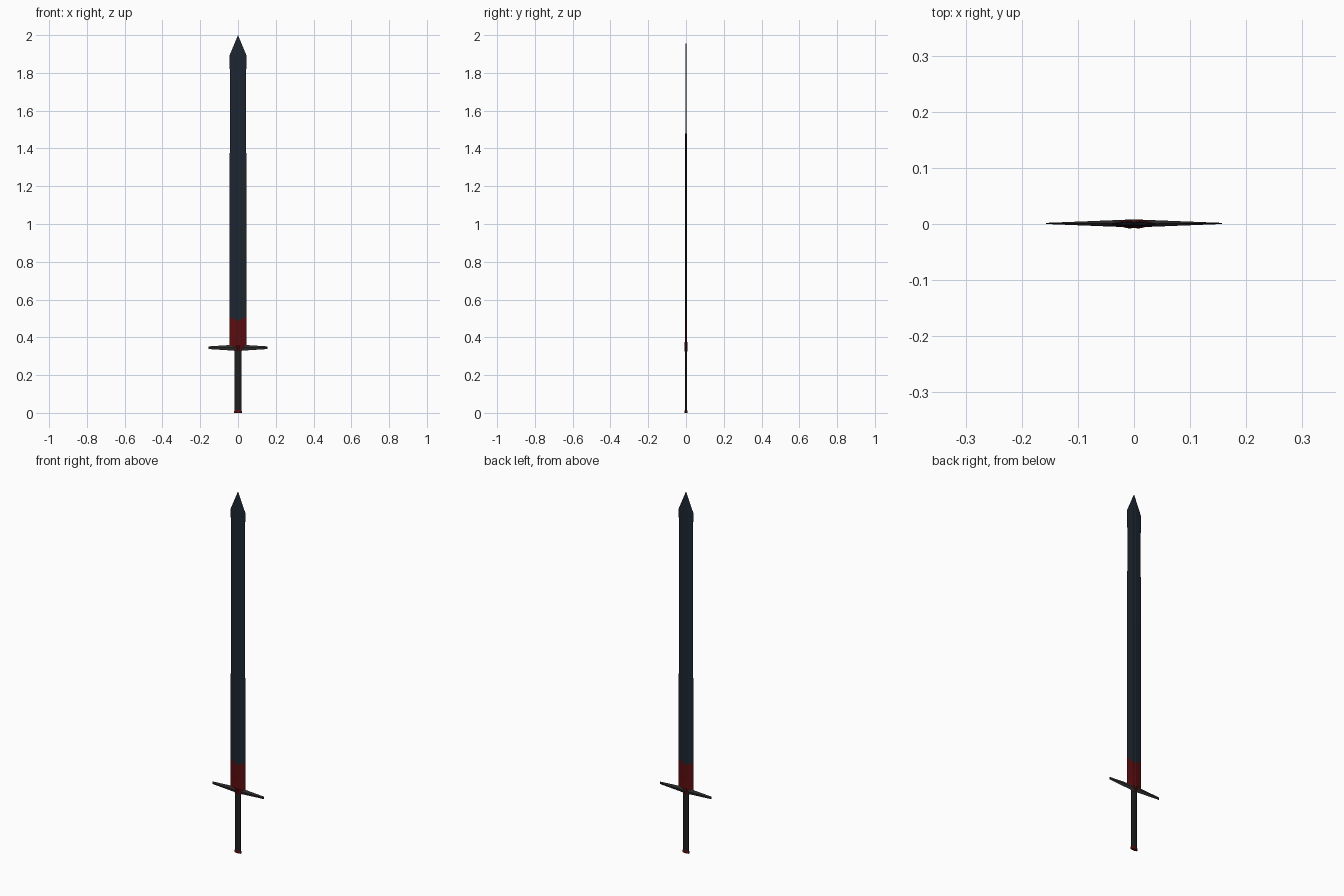
import bpy, bmesh
from math import cos, sin, pi

if "Cube" in bpy.data.objects:
    bpy.data.objects.remove(bpy.data.objects["Cube"])


def material(name, rgb):
    m = bpy.data.materials.new(name)
    m.diffuse_color = (*rgb, 1)
    m.use_nodes = True
    m.node_tree.nodes["Principled BSDF"].inputs["Base Color"].default_value = m.diffuse_color
    return m


steel = material("dark_steel", (0.012, 0.019, 0.030))
red = material("dark_red", (0.100, 0.004, 0.005))
iron = material("iron", (0.030, 0.030, 0.030))
wrap = material("grip_wrap", (0.014, 0.014, 0.014))


def loft(name, rings, mat):
    """Skin a stack of equal-length rings, cap both ends, weld collapsed points."""
    bm = bmesh.new()
    loops = [[bm.verts.new(p) for p in ring] for ring in rings]
    n = len(loops[0])
    for a, b in zip(loops, loops[1:]):
        for i in range(n):
            j = (i + 1) % n
            bm.faces.new((a[i], a[j], b[j], b[i]))
    bm.faces.new(loops[0][::-1])
    bm.faces.new(loops[-1])
    bmesh.ops.remove_doubles(bm, verts=bm.verts, dist=1e-5)
    bmesh.ops.recalc_face_normals(bm, faces=bm.faces)
    me = bpy.data.meshes.new(name)
    bm.to_mesh(me)
    bm.free()
    me.materials.append(mat)
    ob = bpy.data.objects.new(name, me)
    bpy.context.collection.objects.link(ob)
    return ob


def blade_ring(z, w, t, dip=0.0):
    """Flattened diamond with a shallow central groove; dip lowers the middle."""
    r = w * 0.2
    pts = [(w, 0, 0), (r, t, dip), (0, t * 0.6, dip), (-r, t, dip),
           (-w, 0, 0), (-r, -t, dip), (0, -t * 0.6, dip), (r, -t, dip)]
    return [(x, y, z - d) for x, y, d in pts]


def oval_ring(z, rx, ry, sides=8):
    return [(rx * cos(2 * pi * (i + .5) / sides), ry * sin(2 * pi * (i + .5) / sides), z)
            for i in range(sides)]


# Blade with a slightly flared spear point
loft("blade", [blade_ring(0.51, 0.045, 0.0046, 0.02),
               blade_ring(1.30, 0.044, 0.0042),
               blade_ring(1.77, 0.042, 0.0036),
               blade_ring(1.89, 0.046, 0.0032),
               blade_ring(2.00, 0.0, 0.0)], steel)

# Red blade base, tapering down through the guard
loft("blade_base", [blade_ring(0.325, 0.018, 0.0075),
                    blade_ring(0.36, 0.045, 0.0080),
                    blade_ring(0.39, 0.045, 0.0055),
                    blade_ring(0.51, 0.045, 0.0046, 0.02)], red)

# Crossguard, tapering to both ends
guard = []
for x, hz, hy in [(-0.157, 0.007, 0.001), (-0.03, 0.015, 0.006), (0, 0.019, 0.0072),
                  (0.03, 0.015, 0.006), (0.157, 0.007, 0.001)]:
    guard.append([(x, 0.001 + hy, 0.345), (x, 0.001, 0.345 + hz),
                  (x, 0.001 - hy, 0.345), (x, 0.001, 0.345 - hz)])
loft("crossguard", guard, iron)

# Grip
loft("grip", [oval_ring(0.008, 0.019, 0.0065), oval_ring(0.335, 0.019, 0.0065)], wrap)

# Pommel cap
loft("pommel", [oval_ring(0, 0.022, 0.0075), oval_ring(0.010, 0.022, 0.0075),
                oval_ring(0.016, 0.018, 0.006)], red)
